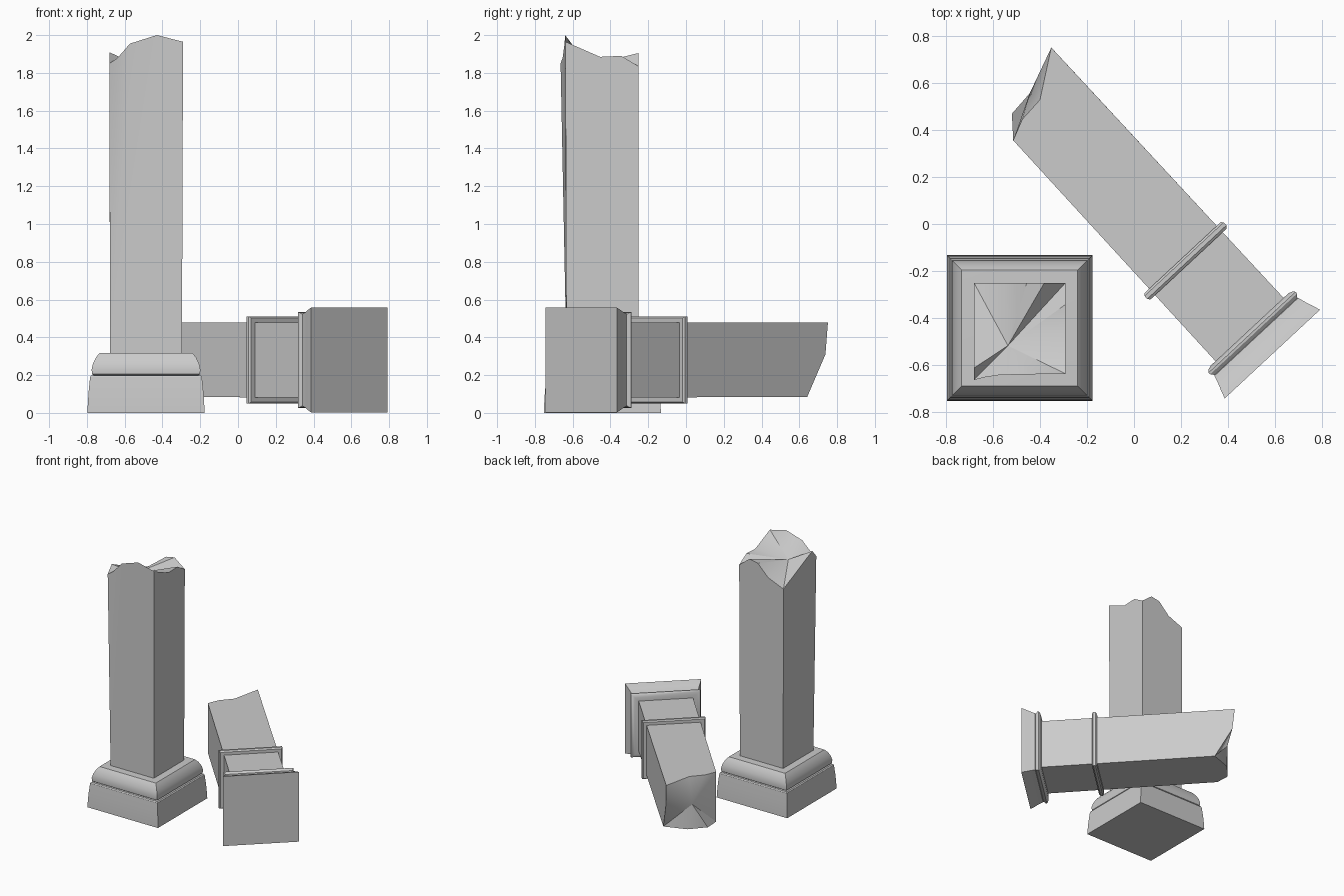
import bpy, bmesh, math
from mathutils import Matrix, Vector

if "Cube" in bpy.data.objects:
    bpy.data.objects.remove(bpy.data.objects["Cube"])


def finish(name, bm, matrix):
    bmesh.ops.recalc_face_normals(bm, faces=bm.faces)
    mesh = bpy.data.meshes.new(name)
    bm.to_mesh(mesh)
    bm.free()
    ob = bpy.data.objects.new(name, mesh)
    bpy.context.collection.objects.link(ob)
    ob.matrix_world = matrix
    bpy.ops.object.select_all(action='DESELECT')
    ob.select_set(True)
    bpy.context.view_layer.objects.active = ob
    bpy.ops.object.shade_smooth_by_angle(angle=math.radians(30))
    return ob


# square moulding: profile of (half width, height) points
def moulding(name, profile, matrix):
    bm = bmesh.new()
    rings = [[bm.verts.new((h * a, h * b, z)) for a, b in
              ((1, 1), (-1, 1), (-1, -1), (1, -1))] for h, z in profile]
    for r0, r1 in zip(rings, rings[1:]):
        for i in range(4):
            j = (i + 1) % 4
            bm.faces.new((r0[i], r0[j], r1[j], r1[i]))
    bm.faces.new(rings[0])
    bm.faces.new(rings[-1])
    return finish(name, bm, matrix)


# square shaft with a jagged end: each side lists its end points from one
# corner up to (not including) the next corner
def broken_shaft(name, half, z_flat, sides, centre, matrix):
    bm = bmesh.new()
    flat, edge = [], []
    for side in sides:
        x, y, _ = side[0]
        flat.append(bm.verts.new((math.copysign(half, x), math.copysign(half, y), z_flat)))
        edge.append([bm.verts.new(p) for p in side])
    bm.faces.new(flat)
    walls = []
    for i in range(4):
        j = (i + 1) % 4
        walls.append(bm.faces.new([flat[i], flat[j], edge[j][0]] + edge[i][::-1]))
    bmesh.ops.triangulate(bm, faces=walls)
    rim = [v for side in edge for v in side]
    mid = bm.verts.new(centre)
    for a, b in zip(rim, rim[1:] + rim[:1]):
        bm.faces.new((a, b, mid))
    return finish(name, bm, matrix)


# standing column
stand = Matrix.Translation((-0.487, -0.443, 0))
moulding("plinth", [(.31, 0), (.309, .03), (.304, .11), (.296, .19), (.29, .197),
                    (.27, .2)], stand)
moulding("base_moulding", [(.27, .195), (.286, .205), (.288, .23), (.281, .26),
                           (.266, .292), (.247, .316), (.18, .318)], stand)
broken_shaft("standing_shaft", .19, .3, [
    [(-.194, -.221, 1.85), (-.15, -.21, 1.88), (-.085, -.2, 1.955), (.057, -.197, 2.0)],
    [(.196, -.195, 1.965), (.195, -.012, 1.885), (.195, .1, 1.89)],
    [(.195, .192, 1.835), (.105, .192, 1.905), (.03, .192, 1.89), (-.06, .192, 1.80)],
    [(-.194, .192, 1.745), (-.194, -.17, 1.91)],
], (-.05, -.075, 1.84), stand)

# fallen column: local z runs along the shaft towards the capital
d = Vector((.681, -.732, 0)).normalized()
n = Vector((-d.y, d.x, 0))
fallen = Matrix((n, (0, 0, 1), d)).transposed().to_4x4()
fallen.translation = n * .054 + Vector((0, 0, .28))

broken_shaft("fallen_shaft", .198, .68, [
    [(.2, .199, -.79), (.2, .03, -.772)],
    [(.2, -.196, -.64), (.035, -.196, -.711), (-.115, -.196, -.698)],
    [(-.188, -.196, -.611)],
    [(-.188, .199, -.611), (-.1, .199, -.65), (.013, .199, -.66)],
], (.0, .0, -.71), fallen)
moulding("necking_ring", [(.19, .246), (.222, .246), (.23, .255), (.23, .272),
                          (.222, .283), (.19, .283)], fallen)
moulding("capital_ring", [(.19, .664), (.226, .664), (.244, .67), (.253, .68), (.252, .69),
                          (.244, .7), (.236, .71)], fallen)
moulding("capital_block", [(.23, .70), (.244, .707), (.25, .728), (.257, .75),
                           (.265, .77), (.277, .807)], fallen)
